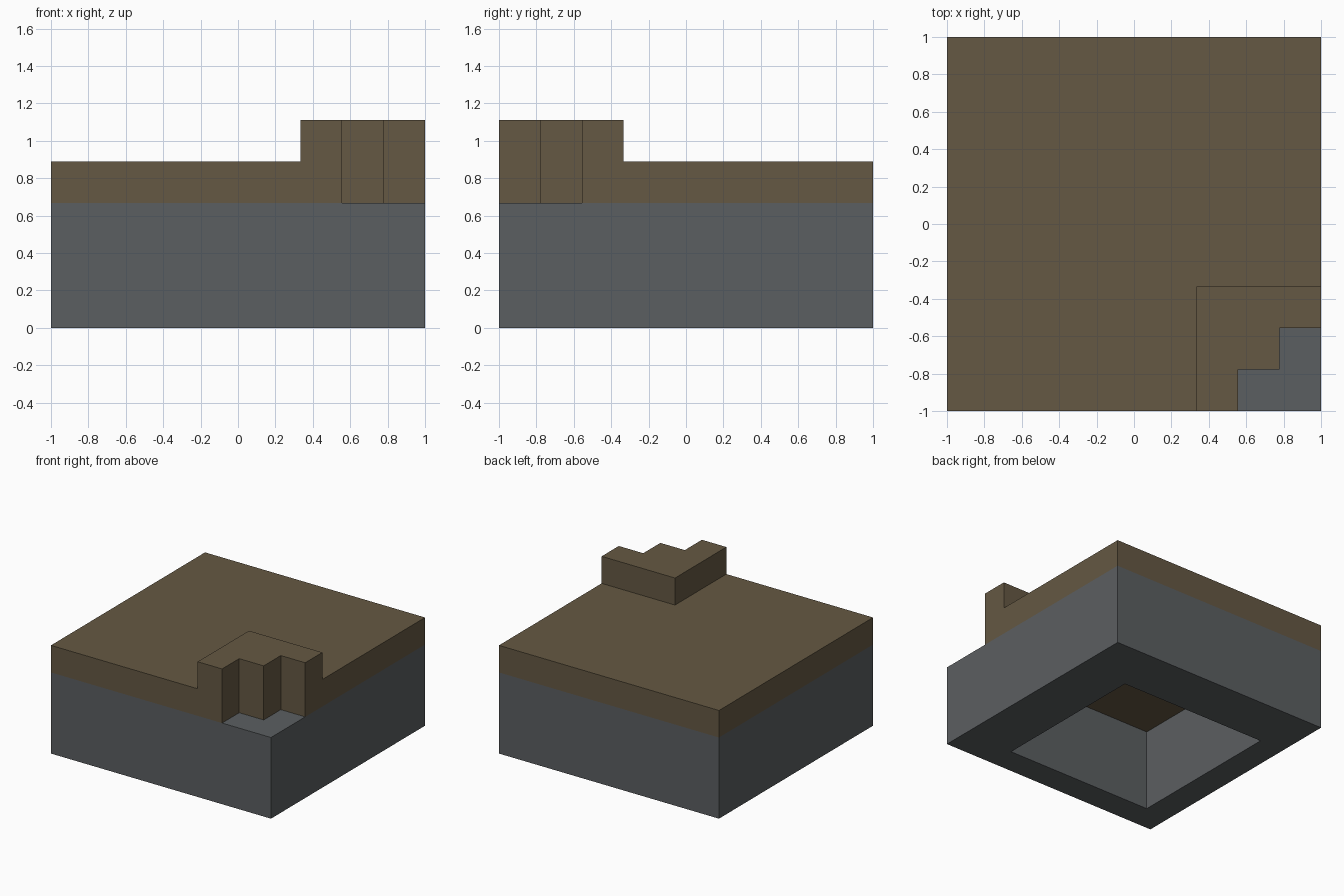
import bpy
import bmesh

if "Cube" in bpy.data.objects:
    bpy.data.objects.remove(bpy.data.objects["Cube"])

U = 2 / 9  # the whole block sits on a grid of nine units per side


def material(name, rgb):
    mat = bpy.data.materials.new(name)
    mat.use_nodes = True
    mat.diffuse_color = (*rgb, 1)
    bsdf = mat.node_tree.nodes["Principled BSDF"]
    bsdf.inputs["Base Color"].default_value = (*rgb, 1)
    bsdf.inputs["Roughness"].default_value = 0.9
    return mat


def ring(bm, outline, z):
    return [bm.verts.new((x * U, y * U, z * U)) for x, y in outline]


def bridge(bm, a, b):
    """Quads between two matching loops."""
    n = len(a)
    for i in range(n):
        j = (i + 1) % n
        bm.faces.new((a[i], a[j], b[j], b[i]))


def walls(bm, outline, z0, z1):
    bridge(bm, ring(bm, outline, z0), ring(bm, outline, z1))


def cap(bm, outline, z):
    bm.faces.new(ring(bm, outline, z))


def finish(bm, name, mat):
    bmesh.ops.remove_doubles(bm, verts=bm.verts, dist=0.0001)
    mesh = bpy.data.meshes.new(name)
    bm.to_mesh(mesh)
    bm.free()
    mesh.materials.append(mat)
    obj = bpy.data.objects.new(name, mesh)
    bpy.context.collection.objects.link(obj)
    return obj


stone = material("grey stone", (0.105, 0.114, 0.120))
earth = material("brown earth", (0.130, 0.098, 0.056))

# Outlines in grid units, anticlockwise seen from above
square = [(-4.5, -4.5), (4.5, -4.5), (4.5, 4.5), (-4.5, 4.5)]
cavity = [(-3.5, -3.5), (2.5, -3.5), (2.5, 2.5), (-3.5, 2.5)]
steps = [(2.5, -4.5), (2.5, -3.5), (3.5, -3.5), (3.5, -2.5), (4.5, -2.5)]
block = [(1.5, -4.5)] + steps + [(4.5, -1.5), (1.5, -1.5)]
slab = [(-4.5, -4.5)] + steps + [(4.5, 4.5), (-4.5, 4.5)]
slab_top = [(-4.5, -4.5), (1.5, -4.5), (1.5, -1.5), (4.5, -1.5),
            (4.5, 4.5), (-4.5, 4.5)]
notch = [(4.5, -4.5)] + steps[::-1]

# Stone base: outer walls, hollow underside, bottom rim, floor of the notch
bm = bmesh.new()
walls(bm, square, 0, 3)
walls(bm, cavity[::-1], 0, 3)
bridge(bm, ring(bm, cavity, 0), ring(bm, square, 0))
cap(bm, notch, 3)
finish(bm, "stone_base", stone)

# Earth slab: stepped outline, top surface, ceiling of the cavity
bm = bmesh.new()
walls(bm, slab, 3, 4)
cap(bm, slab_top, 4)
cap(bm, cavity[::-1], 3)
finish(bm, "earth_slab", earth)

# Raised corner block around the stepped notch
bm = bmesh.new()
walls(bm, block, 4, 5)
cap(bm, block, 5)
finish(bm, "raised_corner", earth)
